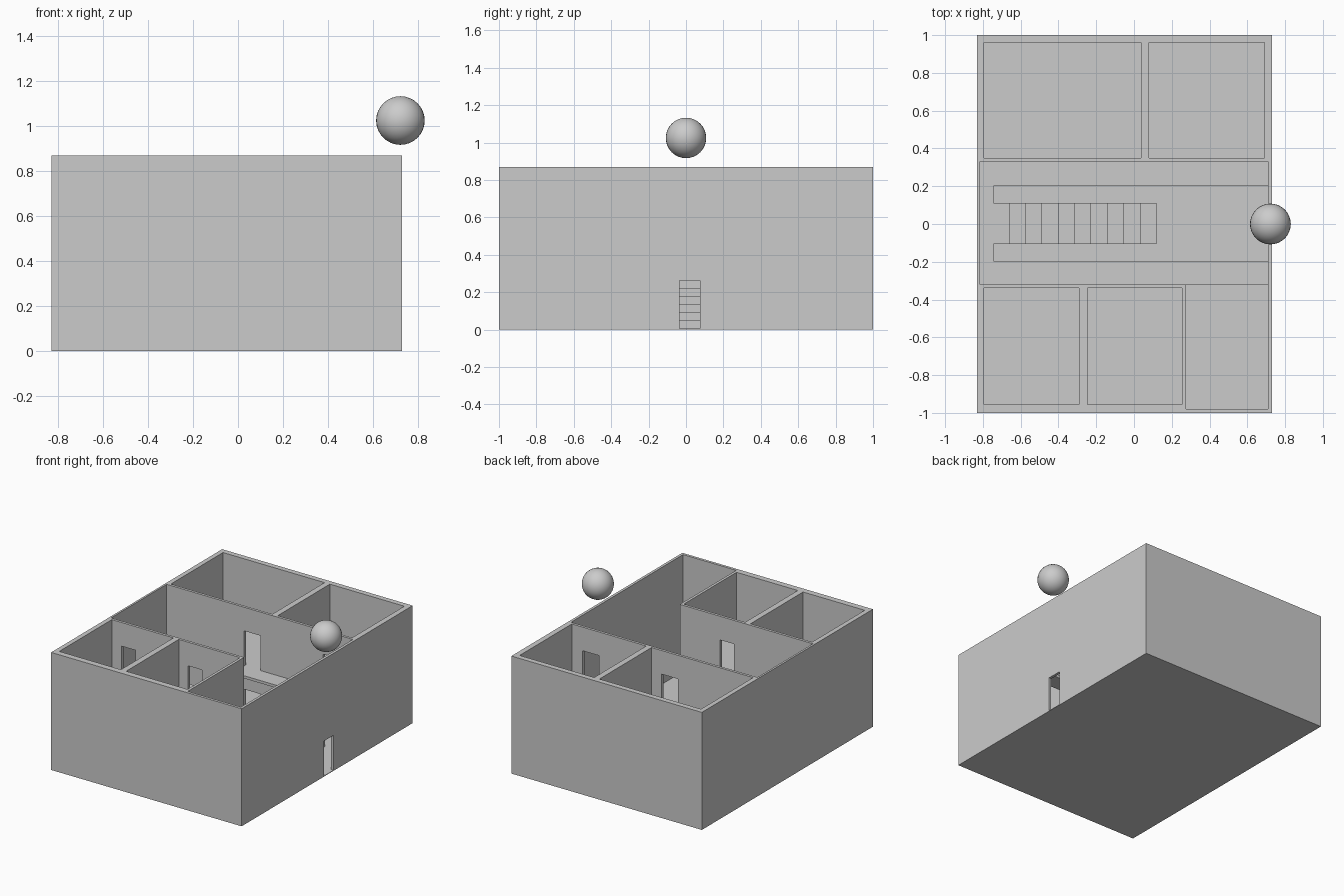
import bpy, bmesh
from mathutils import Vector

if "Cube" in bpy.data.objects:
    bpy.data.objects.remove(bpy.data.objects["Cube"])

GROUND, FLOOR, SLAB, TOP = 0.005, 0.437, 0.02, 0.87


def prism(name, pts, lo, hi, axis='z'):
    """Extrude an outline: along z from (x, y) points, or along y from (x, z) points."""
    bm = bmesh.new()
    place = (lambda a, b: (a, b, lo)) if axis == 'z' else (lambda a, b: (a, lo, b))
    face = bm.faces.new([bm.verts.new(place(a, b)) for a, b in pts])
    ext = bmesh.ops.extrude_face_region(bm, geom=[face])
    step = Vector((0, 0, hi - lo)) if axis == 'z' else Vector((0, hi - lo, 0))
    bmesh.ops.translate(bm, vec=step,
                        verts=[v for v in ext['geom'] if isinstance(v, bmesh.types.BMVert)])
    bmesh.ops.recalc_face_normals(bm, faces=bm.faces)
    mesh = bpy.data.meshes.new(name)
    bm.to_mesh(mesh)
    bm.free()
    obj = bpy.data.objects.new(name, mesh)
    bpy.context.collection.objects.link(obj)
    return obj


def box(name, x0, x1, y0, y1, z0, z1):
    return prism(name, [(x0, y0), (x1, y0), (x1, y1), (x0, y1)], z0, z1)


# solid building block
house = box("house_walls", -0.83, 0.73, -1, 1, 0, TOP)
cutters = []

# L-shaped double-height hall and lobby
hall = [(-0.815, -0.32), (0.275, -0.32), (0.275, -0.98), (0.71, -0.98),
        (0.71, 0.33), (-0.815, 0.33)]
cutters.append(prism("hall_cut", hall, GROUND, TOP + 0.1))

# rooms and their doorways, repeated on both storeys
rooms = [(-0.795, 0.037, 0.35, 0.96), (0.08, 0.69, 0.35, 0.96),
         (-0.795, -0.29, -0.955, -0.34), (-0.247, 0.255, -0.955, -0.34)]
doors = [(-0.18, -0.045, 0.32, 0.36), (0.467, 0.602, 0.32, 0.36),
         (-0.715, -0.60, -0.35, -0.31), (-0.17, -0.055, -0.35, -0.31)]
for z0, z1, door_top in ((GROUND, FLOOR - SLAB, 0.263), (FLOOR, TOP + 0.1, 0.695)):
    for r in rooms:
        cutters.append(box("room_cut", *r, z0, z1))
    for d in doors:
        cutters.append(box("door_cut", *d, z0, door_top))

# entrance in the right wall
cutters.append(box("entrance_cut", 0.69, 0.75, -0.035, 0.075, GROUND, 0.263))

for c in cutters:
    c.hide_render = True
    mod = house.modifiers.new("cut", 'BOOLEAN')
    mod.operation, mod.solver, mod.object = 'DIFFERENCE', 'EXACT', c
dg = bpy.context.evaluated_depsgraph_get()
carved = bpy.data.meshes.new_from_object(house.evaluated_get(dg))
house.modifiers.clear()
house.data = carved
for c in cutters:
    bpy.data.objects.remove(c)

# U-shaped upper gallery around the stairwell
gallery = [(-0.815, -0.32), (0.71, -0.32), (0.71, -0.195), (-0.745, -0.195),
           (-0.745, 0.2), (0.71, 0.2), (0.71, 0.33), (-0.815, 0.33)]
prism("gallery_floor", gallery, FLOOR - SLAB, FLOOR)

# stairs: nine treads and a landing flush with the gallery
run, rise = 0.78 / 9, (FLOOR - GROUND) / 10
profile = [(-0.745, GROUND), (0.12, GROUND)]
for i in range(10):
    z = GROUND + (i + 1) * rise
    profile.append((0.12 - i * run, z))
    profile.append((0.12 - (i + 1) * run if i < 9 else -0.745, z))
prism("staircase", profile, -0.105, 0.11, 'y')

# floating ball above the right wall
bpy.ops.mesh.primitive_uv_sphere_add(segments=32, ring_count=16, radius=0.108,
                                     location=(0.722, 0, 1.025))
ball = bpy.context.object
ball.name = "ball"
bpy.ops.object.shade_smooth()
